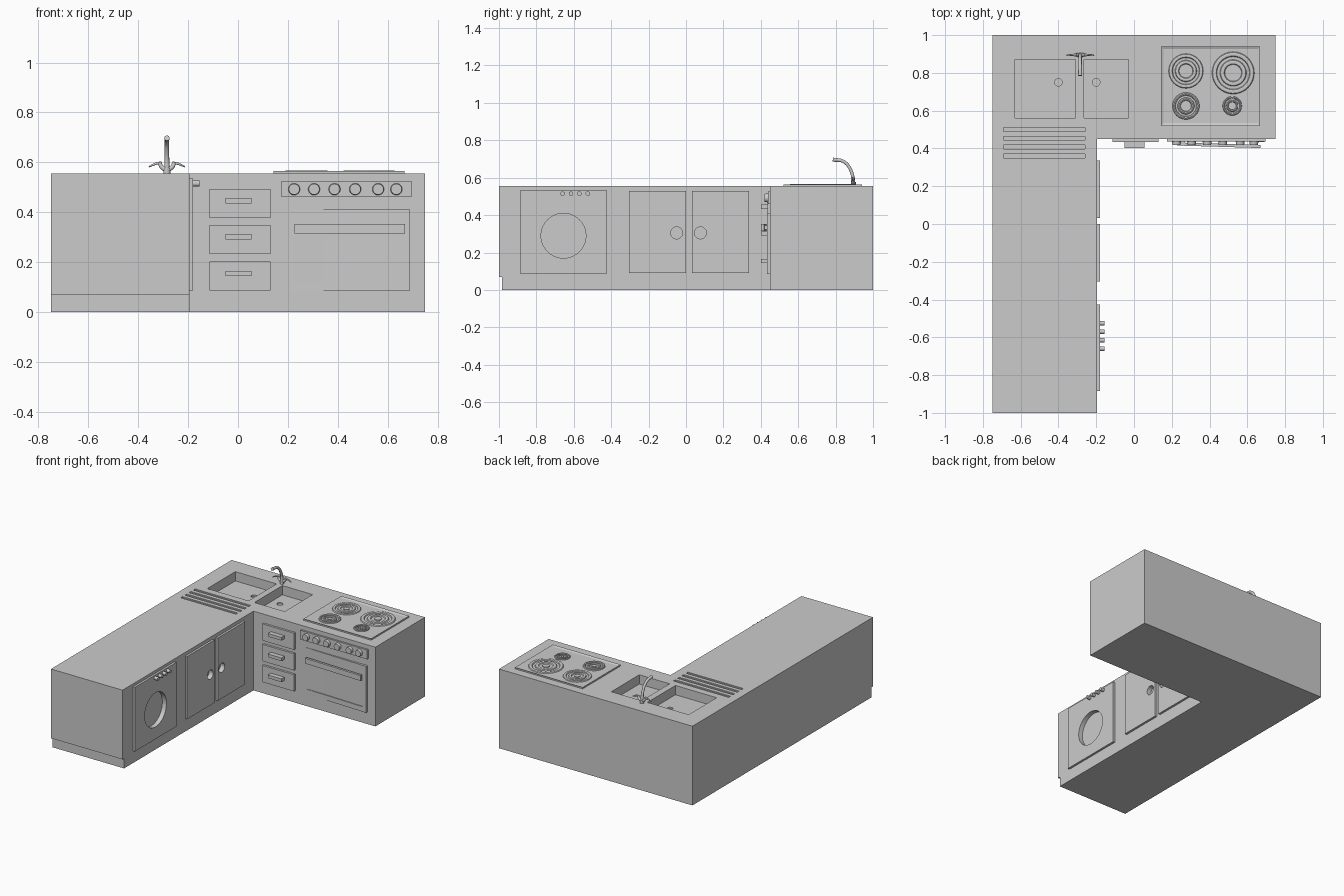
import bpy, bmesh, math
from mathutils import Vector, Matrix

cube = bpy.data.objects.get("Cube")
if cube:
    bpy.data.objects.remove(cube)

grey = bpy.data.materials.new("cabinet_grey")
grey.use_nodes = True
COLOUR = (0.6, 0.6, 0.6, 1)
grey.diffuse_color = COLOUR
grey.node_tree.nodes["Principled BSDF"].inputs["Base Color"].default_value = COLOUR


def finish(name, bm):
    bmesh.ops.recalc_face_normals(bm, faces=bm.faces)
    mesh = bpy.data.meshes.new(name)
    bm.to_mesh(mesh)
    bm.free()
    mesh.materials.append(grey)
    ob = bpy.data.objects.new(name, mesh)
    bpy.context.collection.objects.link(ob)
    return ob


def smooth(ob):
    bpy.ops.object.select_all(action='DESELECT')
    bpy.context.view_layer.objects.active = ob
    ob.select_set(True)
    bpy.ops.object.shade_smooth_by_angle(angle=math.radians(35))


def box(name, x, y, z, face=None, inset=0, depth=0):
    """Box from ranges; the side looking along `face` may hold a sunk panel."""
    bm = bmesh.new()
    bmesh.ops.create_cube(bm, size=1)
    for v in bm.verts:
        v.co = [a + (b - a) * (c + 0.5) for (a, b), c in zip((x, y, z), v.co)]
    if face:
        bm.normal_update()
        side = max(bm.faces, key=lambda f: f.normal.dot(Vector(face)))
        bmesh.ops.inset_region(bm, faces=[side], thickness=inset)
        bmesh.ops.translate(bm, verts=side.verts, vec=Vector(face) * -depth)
    return finish(name, bm)


def disc(name, centre, radius, depth, axis, sides=32, tip=1.0):
    """Cylinder centred on a point, pointing along an axis."""
    bm = bmesh.new()
    turn = Vector((0, 0, 1)).rotation_difference(Vector(axis)).to_matrix().to_4x4()
    bmesh.ops.create_cone(bm, cap_ends=True, segments=sides, radius1=radius,
                          radius2=radius * tip, depth=depth,
                          matrix=Matrix.Translation(centre) @ turn)
    ob = finish(name, bm)
    smooth(ob)
    return ob


def cut(target, cutters):
    bpy.context.view_layer.objects.active = target
    for c in cutters:
        c.hide_render = True
        mod = target.modifiers.new("cut", 'BOOLEAN')
        mod.operation, mod.solver, mod.object = 'DIFFERENCE', 'EXACT', c
        bpy.ops.object.modifier_apply(modifier=mod.name)
        bpy.data.objects.remove(c)


def tube(name, points, radii):
    cu = bpy.data.curves.new(name, 'CURVE')
    cu.dimensions, cu.bevel_depth, cu.bevel_resolution = '3D', 1, 3
    cu.use_fill_caps, cu.resolution_u = True, 6
    sp = cu.splines.new('BEZIER')
    sp.bezier_points.add(len(points) - 1)
    for p, co, r in zip(sp.bezier_points, points, radii):
        p.co, p.radius = co, r
        p.handle_left_type = p.handle_right_type = 'AUTO'
    ob = bpy.data.objects.new(name, cu)
    cu.materials.append(grey)
    bpy.context.collection.objects.link(ob)
    return ob


TOP, SIDE, WING = 0.555, -0.195, 0.45   # worktop height, leg face, wing face

# L-shaped cabinet
bm = bmesh.new()
outline = [(-0.75, -1), (SIDE, -1), (SIDE, WING), (0.75, WING), (0.75, 1), (-0.75, 1)]
base = bm.faces.new([bm.verts.new((x, y, 0)) for x, y in outline])
up = bmesh.ops.extrude_face_region(bm, geom=[base])["geom"]
bmesh.ops.translate(bm, verts=[v for v in up if isinstance(v, bmesh.types.BMVert)], vec=(0, 0, TOP))
cabinet = finish("cabinet", bm)

# Toe recess, basins, drains and draining grooves
cutters = [box("toe_cut", (-1, 0), (-1.1, -0.983), (-0.1, 0.07))]
for x0, x1, drain in ((-0.63, -0.31, -0.40), (-0.265, -0.03, -0.20)):
    cutters.append(box("basin_cut", (x0, x1), (0.56, 0.87), (TOP - 0.065, 0.7)))
    cutters.append(disc("drain_cut", (drain, 0.75, TOP - 0.065), 0.02, 0.02, (0, 0, 1)))
for i in range(4):
    y = 0.35 + 0.047 * i
    cutters.append(box("groove_cut", (-0.69, -0.26), (y, y + 0.02), (TOP - 0.008, 0.7)))
# Round hollows behind the washer door and the cupboard grips
hollows = {"washer": (-0.655, 0.29, 0.12), "near": (-0.05, 0.305, 0.032), "far": (0.077, 0.305, 0.032)}


def hollow(key):
    y, z, r = hollows[key]
    return disc("hollow_cut", (SIDE, y, z), r, 0.034, (1, 0, 0), 40)


cut(cabinet, cutters + [hollow(k) for k in hollows])

# Washer and cupboard doors on the long leg
fronts = (("washer_front", "washer", -0.885, -0.425, 0.085, 0.535),
          ("cupboard_door_near", "near", -0.305, 0.0, 0.09, 0.53),
          ("cupboard_door_far", "far", 0.033, 0.337, 0.09, 0.53))
for name, key, y0, y1, z0, z1 in fronts:
    cut(box(name, (SIDE, SIDE + 0.015), (y0, y1), (z0, z1)), [hollow(key)])
for i in range(4):
    disc(f"washer_button_{i}", (-0.17, -0.66 + 0.045 * i, 0.515), 0.012, 0.03, (1, 0, 0), 16)

# Drawers with handles
for i, z in enumerate((0.085, 0.232, 0.376)):
    box(f"drawer_{i}", (-0.115, 0.13), (WING - 0.015, WING), (z, z + 0.117))
    box(f"drawer_handle_{i}", (-0.05, 0.055), (0.402, 0.436), (z + 0.058, z + 0.08))

# Oven: control strip, knobs, and a door hung slightly open to the right
box("control_strip", (0.175, 0.695), (WING - 0.012, WING), (0.46, 0.525))
for i, x in enumerate((0.225, 0.305, 0.387, 0.47, 0.562, 0.635)):
    disc(f"oven_knob_{i}", (x, 0.43, 0.492), 0.024, 0.022, (0, -1, 0), 20, 0.9)
door = box("oven_door", (0.21, 0.69), (0.448, 0.47), (0.085, 0.41))
cut(door, [box("window_cut", (0.22, 0.66), (0.4, 0.454), (0.12, 0.305))])
handle = box("oven_handle", (0.228, 0.67), (0.416, 0.432), (0.315, 0.352))
posts = [box(f"handle_post_{i}", (x, x + 0.02), (0.43, 0.455), (0.322, 0.345)) for i, x in enumerate((0.25, 0.625))]
pivot = Vector((0.21, WING, 0))
swing = Matrix.Translation(pivot) @ Matrix.Rotation(-0.03, 4, 'Z') @ Matrix.Translation(-pivot)
for ob in [door, handle] + posts:
    ob.data.transform(swing)

# Hob with ringed burners
box("hob", (0.143, 0.668), (0.52, 0.94), (TOP, 0.565), (0, 0, 1), 0.02, 0.006)
burners = ((0.275, 0.81, 0.09), (0.525, 0.80, 0.11), (0.275, 0.625, 0.07), (0.52, 0.625, 0.05))
for i, (x, y, r) in enumerate(burners):
    for j, share in enumerate((0.9, 0.52)):
        bpy.ops.mesh.primitive_torus_add(location=(x, y, 0.559), major_radius=r * share, minor_radius=r * 0.12,
                                         major_segments=32, minor_segments=8)
        ring = bpy.context.object
        ring.name = f"burner_{i}_ring_{j}"
        ring.data.transform(Matrix.Diagonal((1, 1, 0.008 / (r * 0.12), 1)))
        ring.data.materials.append(grey)
        smooth(ring)
    disc(f"burner_{i}_cap", (x, y, 0.56), r * 0.22, 0.008, (0, 0, 1), 20)

# Tap: spout, cradle and two levers
X, Y = -0.285, 0.895
disc("tap_foot", (X, Y, 0.565), 0.014, 0.025, (0, 0, 1), 16)
tube("tap_spout", [(X, Y, 0.56), (X, 0.885, 0.63), (X, 0.845, 0.685), (X, 0.785, 0.697)],
     [0.011, 0.009, 0.009, 0.011])
tube("tap_cradle", [(X - 0.03, Y, 0.6), (X - 0.02, Y, 0.58), (X, Y, 0.572), (X + 0.02, Y, 0.58),
                    (X + 0.03, Y, 0.6)], [0.008, 0.009, 0.011, 0.009, 0.008])
for name, s in (("left", 1), ("right", -1)):
    tube(f"tap_lever_{name}", [(X + s * 0.022, Y, 0.598), (X + s * 0.045, Y, 0.594), (X + s * 0.072, Y, 0.582)],
         [0.006, 0.005, 0.003])
